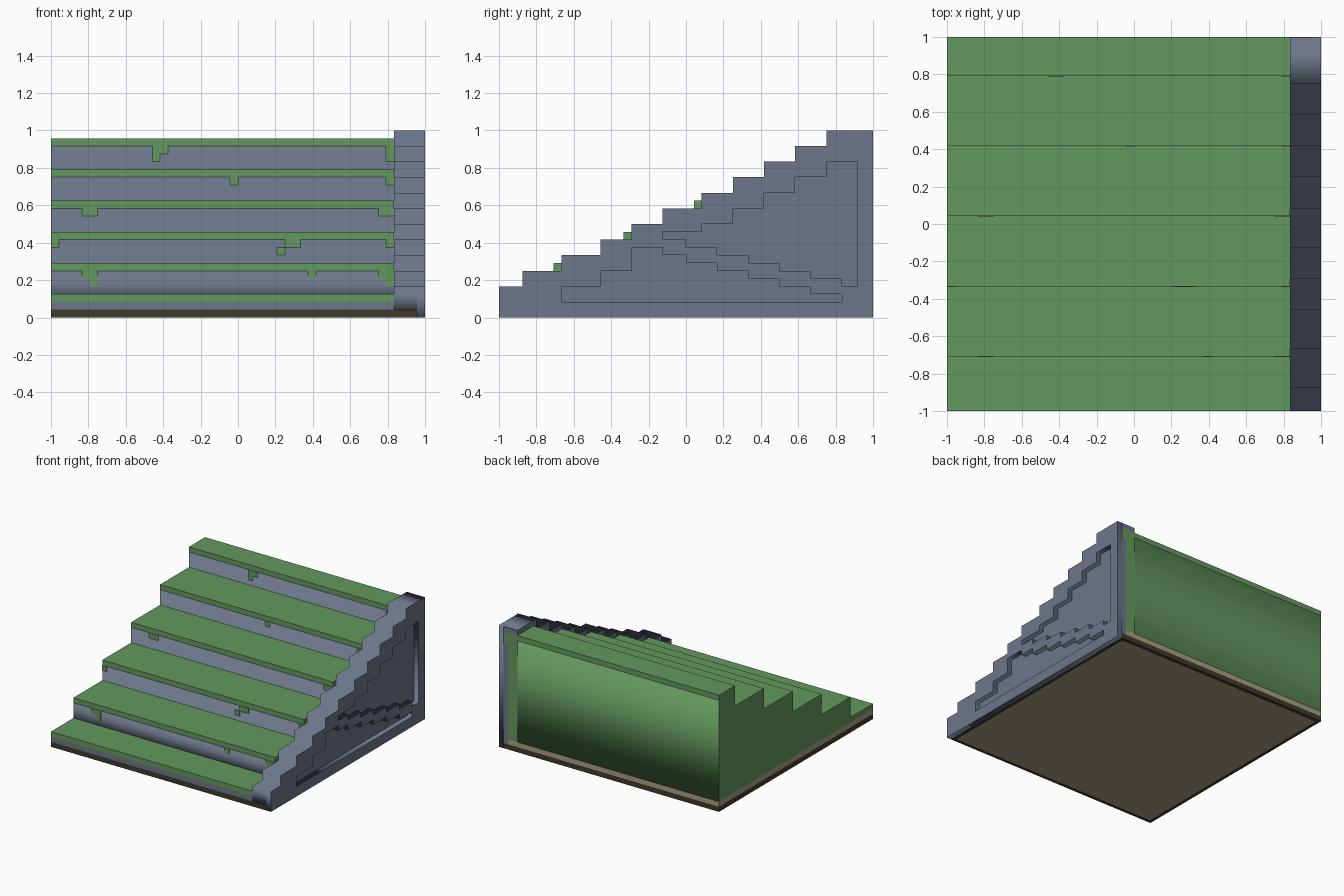
import bpy, bmesh
from mathutils import Matrix

if "Cube" in bpy.data.objects:
    bpy.data.objects.remove(bpy.data.objects["Cube"], do_unlink=True)

U = 1 / 24  # grid unit every part snaps to


def material(name, rgb):
    lin = [(c / 255 / 12.92 if c < 11 else ((c / 255 + 0.055) / 1.055) ** 2.4) for c in rgb] + [1]
    m = bpy.data.materials.new(name)
    m.use_nodes = True
    m.diffuse_color = lin
    m.node_tree.nodes["Principled BSDF"].inputs["Base Color"].default_value = lin
    return m


STONE = material("blue grey stone", (109, 119, 138))
GRASS = material("grass green", (100, 153, 94))
EARTH = material("dark earth", (62, 58, 43))
SAND = material("pale sand", (168, 157, 129))


def finish(name, bm, mats, rule=None):
    """Turn a bmesh into an object, colouring faces by rule(normal)."""
    bmesh.ops.recalc_face_normals(bm, faces=bm.faces)
    bm.normal_update()
    if rule:
        for f in bm.faces:
            f.material_index = rule(f.normal)
    me = bpy.data.meshes.new(name)
    bm.to_mesh(me)
    bm.free()
    for m in mats:
        me.materials.append(m)
    ob = bpy.data.objects.new(name, me)
    bpy.context.collection.objects.link(ob)
    return ob


def box(name, x, y, z, mats, rule=None):
    bm = bmesh.new()
    bmesh.ops.create_cube(bm, size=1)
    for v in bm.verts:
        v.co = [r[0] if c < 0 else r[1] for c, r in zip(v.co, (x, y, z))]
    return finish(name, bm, mats, rule)


def extruded(name, loops, x0, x1, mats, rule=None):
    """Extrude a (y, z) outline along x; further loops become holes."""
    cu = bpy.data.curves.new(name + "_outline", 'CURVE')
    cu.dimensions = '2D'
    cu.fill_mode = 'BOTH'
    cu.extrude = (x1 - x0) / 2
    for pts in loops:
        sp = cu.splines.new('POLY')
        sp.points.add(len(pts) - 1)
        for p, (y, z) in zip(sp.points, pts):
            p.co = (y, z, 0, 1)
        sp.use_cyclic_u = True
    tmp = bpy.data.objects.new(name + "_outline", cu)
    bpy.context.collection.objects.link(tmp)
    bpy.context.view_layer.update()
    me = bpy.data.meshes.new_from_object(tmp.evaluated_get(bpy.context.evaluated_depsgraph_get()))
    bm = bmesh.new()
    bm.from_mesh(me)
    bpy.data.objects.remove(tmp)
    bpy.data.curves.remove(cu)
    bpy.data.meshes.remove(me)
    bmesh.ops.remove_doubles(bm, verts=bm.verts, dist=1e-4)
    # local (x, y, z) -> world (y, z, x)
    bm.transform(Matrix(((0, 0, 1, (x0 + x1) / 2), (1, 0, 0, 0), (0, 1, 0, 0), (0, 0, 0, 1))))
    return finish(name, bm, mats, rule)


def stairs(path):
    """Staircase outline from (run start y, height) pairs, in units."""
    pts = []
    for (y, z), (ny, _) in zip(path, path[1:]):
        pts += [(y * U, z * U), (ny * U, z * U)]
    return pts


WALL_IN, WALL_MID = 20 * U, 23 * U

# Base slab with an inset sandy underside
base = box("base_slab", (-1, WALL_MID), (-1, 1), (0, U), [EARTH, SAND])
bm = bmesh.new()
bm.from_mesh(base.data)
under = [f for f in bm.faces if f.normal.z < -0.5]
bmesh.ops.inset_region(bm, faces=under, thickness=U)
under[0].material_index = 1
bm.to_mesh(base.data)
bm.free()

# Sand layer, stone faced at the front
box("sand_layer", (-1, WALL_IN), (-1, 1), (U, 2 * U), [SAND, STONE],
    lambda n: 1 if n.y < -0.5 else 0)

# Stepped body: stone risers, grassy side and back
risers = [-24, -17, -8, 1, 10, 19, 24]
tops = [3 + 4 * i for i in range(6)]
body = [(24 * U, 2 * U), (-17 * U, 2 * U)]
body += stairs([(y, t - 1) for y, t in zip(risers[1:], tops[1:] + [0])])
extruded("stepped_body", [body], -1, WALL_IN, [GRASS, STONE],
         lambda n: 1 if n.y < -0.5 else 0)

# Grass treads
for i, t in enumerate(tops):
    box(f"grass_tread_{i + 1}", (-1, WALL_IN), (risers[i] * U, risers[i + 1] * U),
        ((t - 1) * U, t * U), [GRASS])

# Grass drips on the risers: x start, x end, length, in units
drips = {
    1: [(-20, -18, 1), (-19, -18, 2), (9, 10, 1), (18, 20, 1), (19, 20, 2)],
    2: [(-24, -23, 1), (6, 8, 1), (5, 6, 2), (19, 20, 1)],
    3: [(-20, -18, 1), (18, 20, 1)],
    4: [(-1, 0, 1), (19, 20, 1)],
    5: [(-11, -10, 2), (-10, -9, 1), (19, 20, 2)],
}
for i, row in drips.items():
    for k, (a, b, n) in enumerate(row):
        y, z = risers[i] * U, (tops[i] - 1) * U
        # the lone lower drip on the third step hangs diagonally
        top = z - U if (i, k) == (2, 2) else z
        box(f"grass_drip_{i + 1}_{k + 1}", (a * U, b * U), (y - 0.004, y + 0.002),
            (z - n * U, top), [GRASS])

# Side wall: inner core, plus an outer face layer with two cut-out panels
rise = [-24, -21, -16, -11, -7, -3, 2, 6, 10, 14, 18, 24]
steps = stairs([(y, 4 + 2 * i) for i, y in enumerate(rise)])
core = [(min(y, 0.996), z) for y, z in steps]
extruded("side_wall_core", [[(0.996, U), (-1, U)] + core], WALL_IN, WALL_MID, [STONE])

upper = stairs([(-3, 11), (2, 12), (6, 14), (10, 16), (14, 18), (18, 20), (22, 0)])
upper += stairs([(22, 4), (20, 5), (16, 6), (12, 7), (8, 8), (4, 9), (0, 10), (-3, 0)])
lower = stairs([(-16, 4), (-11, 6), (-7, 9), (-3, 8), (0, 7), (4, 6), (8, 5), (12, 4),
                (16, 3), (20, 0)])
lower += [(20 * U, 2 * U), (-16 * U, 2 * U)]
outer = [(1, 0), (-1, 0)] + steps
extruded("side_wall_face", [outer, upper, lower], WALL_MID, 1, [STONE])

# Back facing of the wall: grass, its top overhang, sand line and stone cap
back = (0.996, 1)
box("back_grass", (WALL_IN, 22 * U), back, (2 * U, 23 * U), [GRASS])
box("back_grass_overhang", (22 * U, WALL_MID), back, (21 * U, 23 * U), [GRASS])
box("back_sand", (WALL_IN, 22 * U), back, (U, 2 * U), [SAND])
box("back_stone", (22 * U, WALL_MID), back, (U, 21 * U), [STONE])
box("back_cap", (WALL_IN, WALL_MID), back, (23 * U, 1), [STONE])
